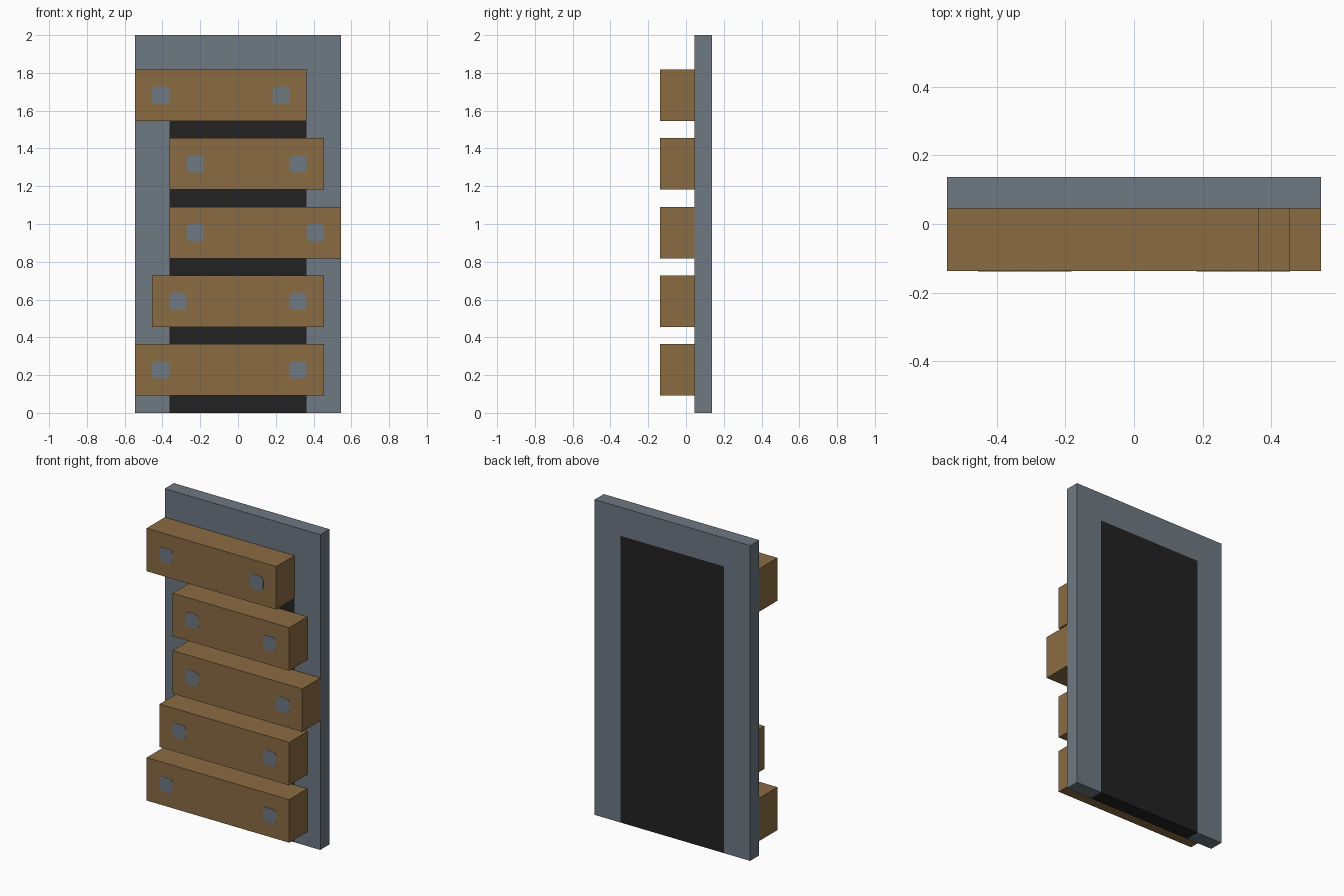
import bpy
import bmesh
from mathutils import Vector

cube = bpy.data.objects.get("Cube")
if cube:
    bpy.data.objects.remove(cube, do_unlink=True)

U = 1 / 11  # base module: the door is 12 x 22 modules


def linear(c):
    c /= 255
    return c / 12.92 if c <= 0.04045 else ((c + 0.055) / 1.055) ** 2.4


def material(name, rgb):
    color = (*[linear(c) for c in rgb], 1)
    mat = bpy.data.materials.new(name)
    mat.use_nodes = True
    mat.diffuse_color = color
    bsdf = mat.node_tree.nodes["Principled BSDF"]
    bsdf.inputs["Base Color"].default_value = color
    bsdf.inputs["Roughness"].default_value = 0.9
    return mat


steel = material("steel grey", (110, 120, 130))
black = material("opening black", (34, 34, 34))
wood = material("plank brown", (138, 107, 66))


def box_mesh(x0, x1, y0, y1, z0, z1):
    """Box with its corners given in modules."""
    bm = bmesh.new()
    bmesh.ops.create_cube(bm, size=1)
    for v in bm.verts:
        v.co = Vector((x1 if v.co.x > 0 else x0,
                       y1 if v.co.y > 0 else y0,
                       z1 if v.co.z > 0 else z0)) * U
    return bm


def finish(bm, name, *mats):
    mesh = bpy.data.meshes.new(name)
    bm.normal_update()
    bm.to_mesh(mesh)
    bm.free()
    for m in mats:
        mesh.materials.append(m)
    obj = bpy.data.objects.new(name, mesh)
    bpy.context.collection.objects.link(obj)
    return obj


# Door slab: grey frame around a flush black opening that runs to the floor
bm = box_mesh(-6, 6, 0.5, 1.5, 0, 22)
for point, normal in (((-4, 0, 0), (1, 0, 0)), ((4, 0, 0), (1, 0, 0)),
                      ((0, 0, 20), (0, 0, 1))):
    bmesh.ops.bisect_plane(bm, geom=bm.verts[:] + bm.edges[:] + bm.faces[:],
                           plane_co=Vector(point) * U, plane_no=normal)
for f in bm.faces:
    c = f.calc_center_median() / U
    f.material_index = int(abs(c.x) < 4 and c.z < 20)
finish(bm, "door_slab", steel, black)

# Planks nailed across the front, bottom to top: left and right ends
for i, (x0, x1) in enumerate([(-6, 5), (-5, 5), (-4, 6), (-4, 5), (-6, 4)]):
    z0 = 1 + 4 * i
    finish(box_mesh(x0, x1, -1.5, 0.5, z0, z0 + 3), f"plank_{i + 1}", wood)

    # Rounded square nail heads, set in from each end
    for side, x in (("right", x0 + 1), ("left", x1 - 2)):
        bm = box_mesh(x, x + 1, -1.52, -1.48, z0 + 1, z0 + 2)
        corners = [e for e in bm.edges
                   if abs(e.verts[0].co.y - e.verts[1].co.y) > 0.001]
        bmesh.ops.bevel(bm, geom=corners, offset=0.02, segments=3,
                        profile=0.5, affect='EDGES')
        finish(bm, f"nail_head_{i + 1}_{side}", steel)
